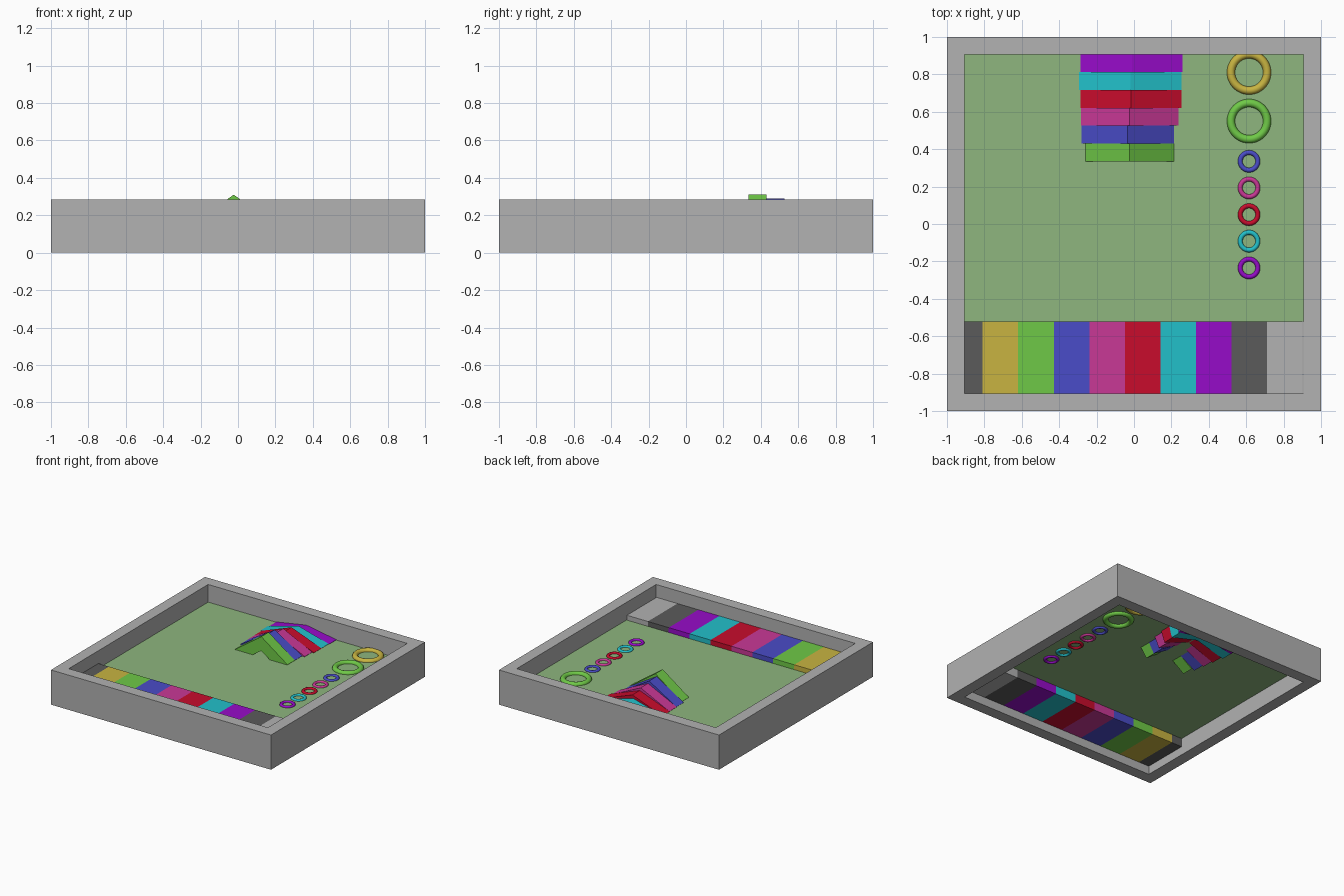
import bpy, bmesh, math

if "Cube" in bpy.data.objects:
    bpy.data.objects.remove(bpy.data.objects["Cube"])

# Flat colours (sRGB bytes converted to linear)
def mat(name, hexcol):
    m = bpy.data.materials.new(name)
    c = [int(hexcol[i:i + 2], 16) / 255 for i in (0, 2, 4)]
    lin = [v / 12.92 if v <= 0.04045 else ((v + 0.055) / 1.055) ** 2.4 for v in c]
    m.diffuse_color = (*lin, 1)
    m.use_nodes = True
    m.node_tree.nodes["Principled BSDF"].inputs["Base Color"].default_value = m.diffuse_color
    return m

COL = {n: mat(n, h) for n, h in dict(
    light_gray="B2B2B2", dark_gray="5B5B5B", grass_green="8EB67E", gold="C8B441",
    lime="6FC947", blue="4A4CC8", pink="C93896", red="C80C2C",
    cyan="22C0CA", purple="960CC8").items()}

def finish(name, bm, color):
    bmesh.ops.recalc_face_normals(bm, faces=bm.faces)
    me = bpy.data.meshes.new(name)
    bm.to_mesh(me)
    bm.free()
    me.materials.append(COL[color])
    ob = bpy.data.objects.new(name, me)
    bpy.context.collection.objects.link(ob)
    return ob

def box(name, color, x0, x1, y0, y1, z0, z1):
    bm = bmesh.new()
    bmesh.ops.create_cube(bm, size=1)
    for v in bm.verts:
        v.co = (x1 if v.co.x > 0 else x0, y1 if v.co.y > 0 else y0, z1 if v.co.z > 0 else z0)
    return finish(name, bm, color)

H, IN, FLOOR = 0.285, 0.905, 0.14

# Square frame, open above and below
bm = bmesh.new()
rings = [[bm.verts.new((sx * r, sy * r, z)) for sx, sy in ((-1, -1), (1, -1), (1, 1), (-1, 1))]
         for r, z in ((1, 0), (1, H), (IN, H), (IN, 0))]
for k in range(4):
    a, b = rings[k], rings[(k + 1) % 4]
    for i in range(4):
        j = (i + 1) % 4
        bm.faces.new((a[i], a[j], b[j], b[i]))
finish("frame", bm, "light_gray")

# Lawn sheet
bm = bmesh.new()
bm.faces.new([bm.verts.new(p) for p in ((-IN, -0.52, FLOOR), (IN, -0.52, FLOOR),
                                        (IN, IN, FLOOR), (-IN, IN, FLOOR))])
finish("lawn", bm, "grass_green")

# Row of coloured blocks along the front
row = ["dark_gray", "gold", "lime", "blue", "pink", "red", "cyan", "purple", "dark_gray", "light_gray"]
for i, c in enumerate(row):
    x0 = -0.999 + 0.19 * i
    box(f"block_{i}", c, x0, x0 + 0.19, -0.91, -0.52, 0.07, 0.18)

# Bent bars, flatter towards the back: (colour, left end, apex x, right end, apex height)
bars = [("lime", -0.26, -0.023, 0.215, 0.31), ("blue", -0.28, -0.034, 0.215, 0.29),
        ("pink", -0.283, -0.023, 0.238, 0.267), ("red", -0.285, -0.015, 0.255, 0.243),
        ("cyan", -0.295, -0.02, 0.255, 0.217), ("purple", -0.285, -0.012, 0.26, 0.19)]
T = 0.095
for i, (c, xl, xa, xr, za) in enumerate(bars):
    a = math.atan2(za - FLOOR - 0.003, xr - xa)
    dx, dz = T * math.sin(a), T * math.cos(a)
    ze = FLOOR + 0.003
    prof = [(xl, ze), (xa, za), (xr, ze), (xr - dx, ze - dz), (xa, za - T / math.cos(a)), (xl + dx, ze - dz)]
    y0 = 0.335 + 0.0955 * i
    bm = bmesh.new()
    f, b = ([bm.verts.new((x, y, z)) for x, z in prof] for y in (y0, y0 + 0.0955))
    for k in range(6):
        j = (k + 1) % 6
        bm.faces.new((f[k], f[j], b[j], b[k]))
    for s in (f, b):  # each end cap as two quads
        bm.faces.new((s[0], s[1], s[4], s[5]))
        bm.faces.new((s[1], s[2], s[3], s[4]))
    finish(f"bent_bar_{i}", bm, c)

# Line of rings lying half sunk in the lawn
for c, y, R, r in [("gold", 0.81, 0.0965, 0.0215), ("lime", 0.55, 0.0965, 0.0215),
                   ("blue", 0.335, 0.047, 0.0125), ("pink", 0.193, 0.047, 0.0125),
                   ("red", 0.05, 0.047, 0.0125), ("cyan", -0.092, 0.047, 0.0125),
                   ("purple", -0.235, 0.047, 0.0125)]:
    bpy.ops.mesh.primitive_torus_add(major_segments=48, minor_segments=12, major_radius=R,
                                     minor_radius=r, location=(0.615, y, FLOOR))
    ob = bpy.context.object
    ob.name = f"ring_{c}"
    ob.data.materials.append(COL[c])
    bpy.ops.object.shade_smooth()
